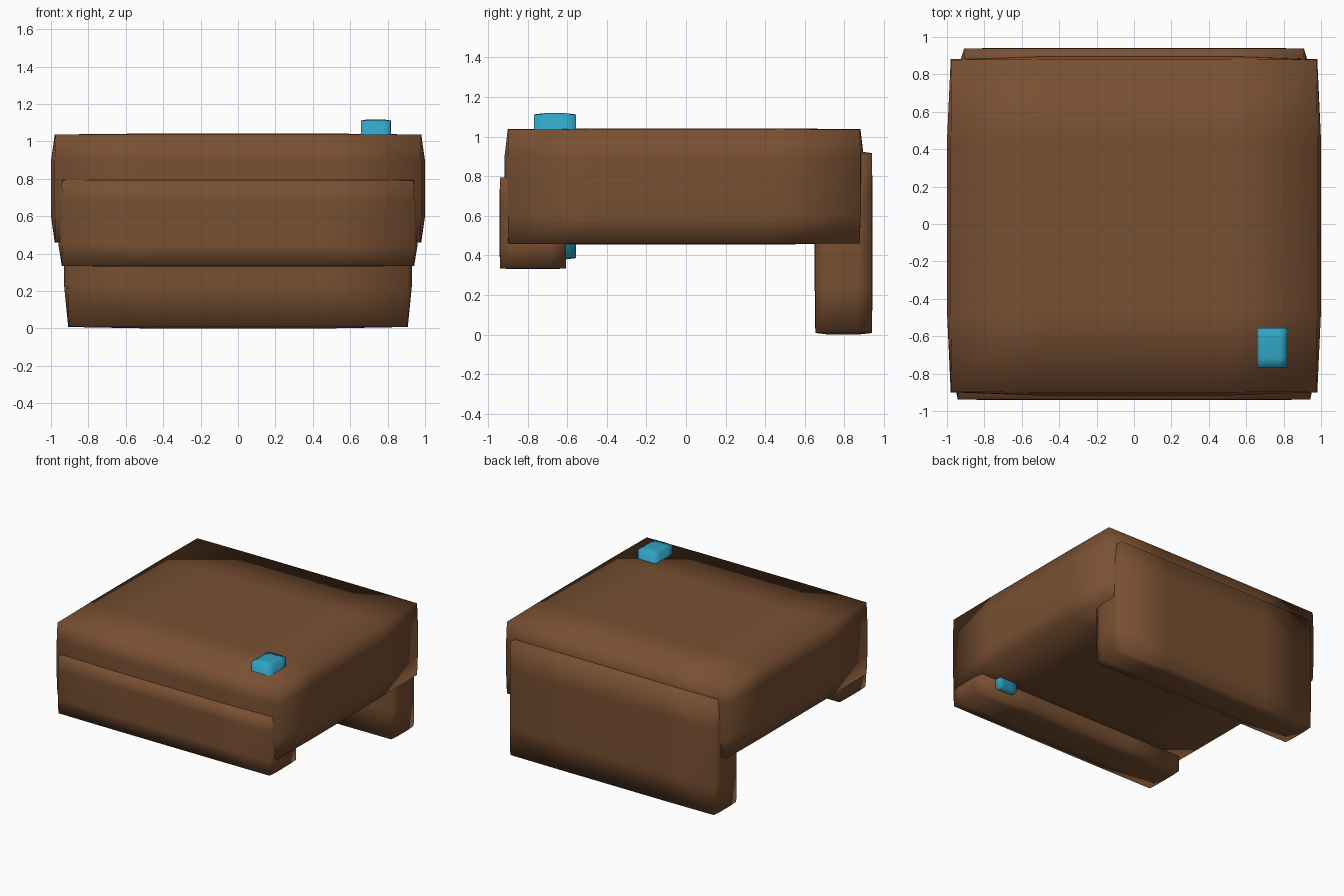
import bpy, bmesh
from mathutils import Vector

if "Cube" in bpy.data.objects:
    bpy.data.objects.remove(bpy.data.objects["Cube"])


def material(name, color):
    m = bpy.data.materials.new(name)
    m.diffuse_color = color
    m.use_nodes = True
    m.node_tree.nodes["Principled BSDF"].inputs["Base Color"].default_value = m.diffuse_color
    return m


def bulged_box(name, lo, hi, bulge, mat, split=0.5):
    """Box with a 3x3 grid per side whose inner panels swell outward."""
    steps = (-1, -split, split, 1)
    lo, hi = Vector(lo), Vector(hi)
    mid, half = (lo + hi) / 2, (hi - lo) / 2
    bm = bmesh.new()
    cache = {}

    def vert(idx):
        if idx not in cache:
            u = [steps[i] for i in idx]
            ends = [a for a in range(3) if abs(u[a]) == 1]
            p = Vector([mid[a] + u[a] * half[a] for a in range(3)])
            for a in ends:
                # panels reach the full size, edges and corners sit back
                p[a] -= u[a] * bulge[a] * (0, 1, 1.2)[len(ends) - 1]
            cache[idx] = bm.verts.new(p)
        return cache[idx]

    for axis in range(3):
        b, c = (axis + 1) % 3, (axis + 2) % 3
        for end in (0, 3):
            for i in range(3):
                for j in range(3):
                    quad = []
                    for di, dj in ((0, 0), (1, 0), (1, 1), (0, 1)):
                        k = [0, 0, 0]
                        k[axis], k[b], k[c] = end, i + di, j + dj
                        quad.append(vert(tuple(k)))
                    bm.faces.new(quad if end else quad[::-1]).smooth = True
    bmesh.ops.recalc_face_normals(bm, faces=bm.faces[:])
    mesh = bpy.data.meshes.new(name)
    bm.to_mesh(mesh)
    bm.free()
    mesh.materials.append(mat)
    ob = bpy.data.objects.new(name, mesh)
    bpy.context.collection.objects.link(ob)
    return ob


brown = material("brown", (0.19, 0.08, 0.032, 1))
blue = material("blue", (0.03, 0.37, 0.55, 1))

# Main slab
bulged_box("main_slab", (-1, -0.917, 0.455), (1, 0.898, 1.042),
           (0.02, 0.017, 0.005), brown)
# Low front lip
bulged_box("front_lip", (-0.96, -0.942, 0.33), (0.96, -0.603, 0.797),
           (0.018, 0.003, 0.004), brown)
# Tall back panel that reaches the ground
bulged_box("back_panel", (-0.93, 0.65, 0.0), (0.93, 0.942, 0.925),
           (0.022, 0.003, 0.008), brown)
# Post running through the slab
bulged_box("corner_post", (0.655, -0.77, 0.38), (0.82, -0.553, 1.118),
           (0.003, 0.003, 0.006), blue)
